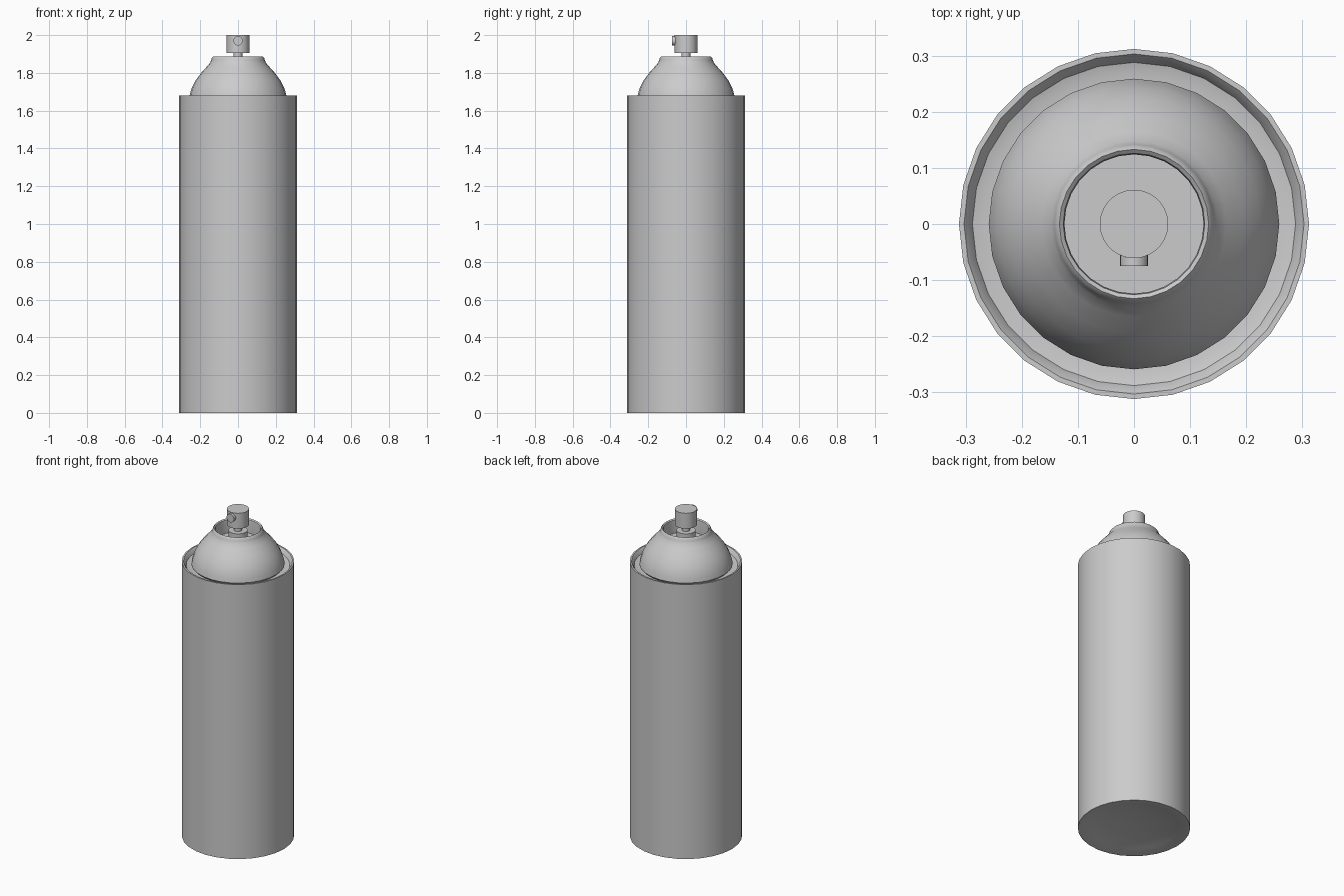
import bpy, bmesh, math
from mathutils import Matrix

cube = bpy.data.objects.get("Cube")
if cube:
    bpy.data.objects.remove(cube, do_unlink=True)

grey = bpy.data.materials.new("light grey")
grey.use_nodes = True
grey.diffuse_color = (0.6, 0.6, 0.6, 1)
grey.node_tree.nodes["Principled BSDF"].inputs["Base Color"].default_value = (0.6, 0.6, 0.6, 1)


def lathe(name, profile, sides=28, matrix=Matrix()):
    """Revolve (radius, height) points around z; a zero radius closes on the axis."""
    bm = bmesh.new()
    rings = []
    for r, z in profile:
        if r == 0:
            rings.append([bm.verts.new((0, 0, z))] * sides)
        else:
            angles = [math.tau * i / sides for i in range(sides)]
            rings.append([bm.verts.new((r * math.cos(a), r * math.sin(a), z)) for a in angles])
    for low, high in zip(rings, rings[1:]):
        for i in range(sides):
            j = (i + 1) % sides
            corners = list(dict.fromkeys((low[i], low[j], high[j], high[i])))
            bm.faces.new(corners)
    bm.transform(matrix)
    mesh = bpy.data.meshes.new(name)
    bm.to_mesh(mesh)
    bm.free()
    mesh.materials.append(grey)
    obj = bpy.data.objects.new(name, mesh)
    bpy.context.collection.objects.link(obj)
    bpy.ops.object.select_all(action="DESELECT")
    obj.select_set(True)
    bpy.context.view_layer.objects.active = obj
    bpy.ops.object.shade_smooth_by_angle(angle=math.radians(35))
    return obj


def cylinder(name, radius, bottom, top, sides=28, matrix=Matrix()):
    return lathe(name, [(0, bottom), (radius, bottom), (radius, top), (0, top)], sides, matrix)


# Can body: shallow hollow base, straight wall, rolled rim and seam groove
lathe("can_body", [(0, 0.035), (0.15, 0.027), (0.25, 0.013), (0.3, 0), (0.312, 0),
                   (0.312, 1.68), (0.303, 1.68), (0.295, 1.67), (0.288, 1.655),
                   (0.27, 1.65), (0.24, 1.65)])

# Domed shoulder with a curled lip around the valve cup
lathe("shoulder_dome", [(0.245, 1.65), (0.259, 1.665), (0.254, 1.69), (0.245, 1.72),
                        (0.225, 1.76), (0.195, 1.8), (0.165, 1.833), (0.148, 1.853),
                        (0.142, 1.868), (0.139, 1.88), (0.133, 1.886), (0.126, 1.88),
                        (0.124, 1.865), (0.124, 1.8), (0, 1.8)])

# Valve and spray button
cylinder("valve_collar", 0.053, 1.8, 1.87)
cylinder("valve_stem", 0.023, 1.86, 1.91)
cylinder("spray_button", 0.061, 1.905, 2.0)

# Round nozzle on the front of the button
forward = Matrix.Translation((0, 0, 1.97)) @ Matrix.Rotation(math.radians(90), 4, "X")
cylinder("spray_nozzle", 0.025, 0.045, 0.075, 20, forward)
